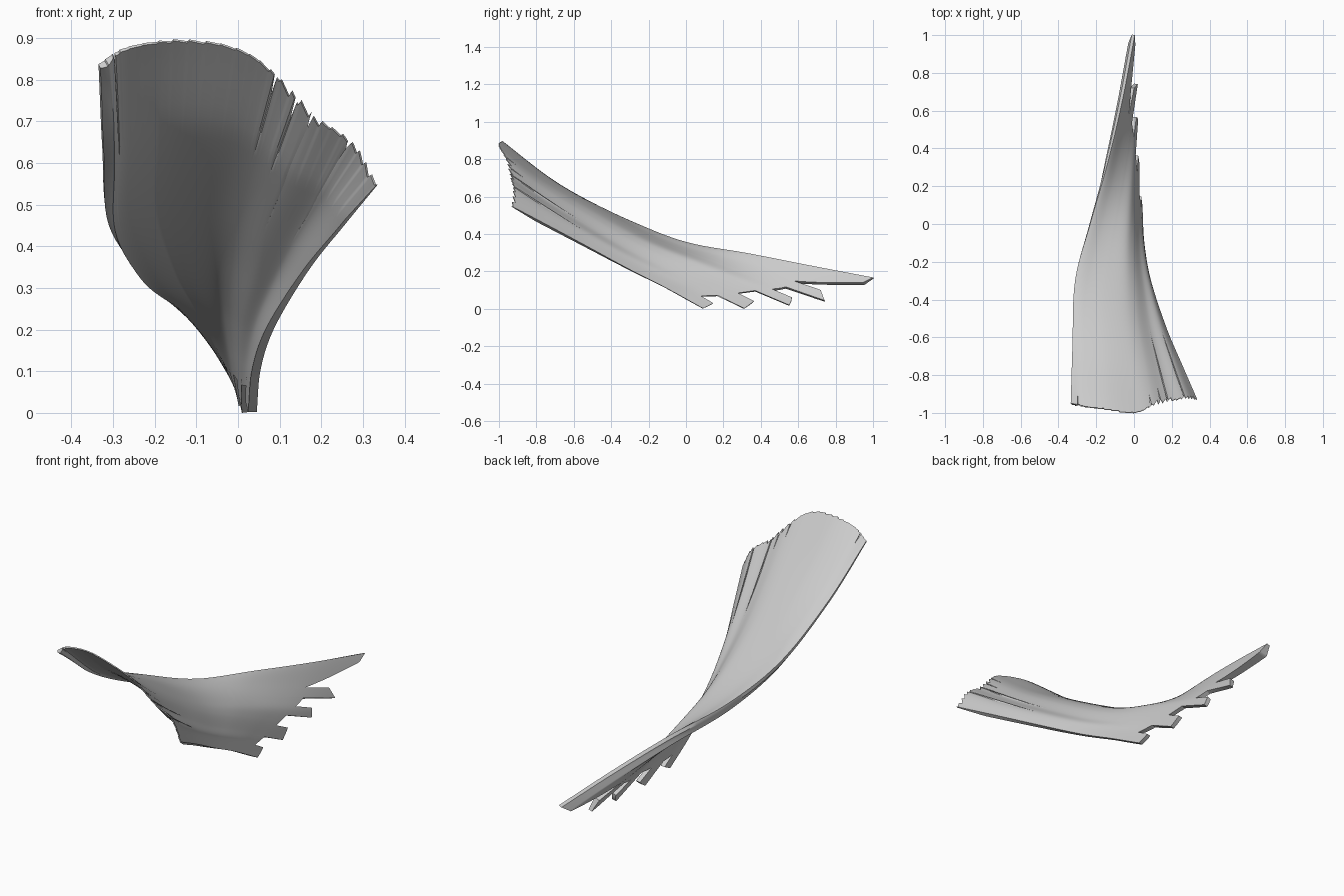
import bpy, random
from mathutils import Vector

if "Cube" in bpy.data.objects:
    bpy.data.objects.remove(bpy.data.objects["Cube"])
random.seed(4)

# Border curves of the twisted wing: leading edge, trailing edge, front fan edge, line of rear tips
LEAD = [(-.335, -.95, .85), (-.326, -.65, .65), (-.312, -.3, .485), (-.232, 0, .37),
        (-.137, .33, .31), (-.06, .66, .245), (.004, 1, .18)]
TRAIL = [(.335, -.93, .56), (.257, -.75, .465), (.172, -.55, .358), (.09, -.3, .222),
         (.055, -.1, .12), (.045, .09, .015)]
FAN = [(-.335, -.95, .85), (-.27, -.965, .89), (-.14, -.985, .91), (0, -1, .888),
       (.1, -.965, .82), (.19, -.94, .725), (.28, -.925, .66), (.335, -.93, .56)]
TIPS = [(.004, 1, .18), (.02, .75, .06), (.022, .55, .033), (.03, .31, .015), (.045, .09, .015)]


def curve(pts, t):
    """Smooth interpolation through evenly spaced key points."""
    p = [Vector(q) for q in pts]
    n = len(p) - 1
    i = min(int(t * n), n - 1)
    f = t * n - i
    b, c = p[i], p[i + 1]
    a = p[i - 1] if i else 2 * b - c
    d = p[i + 2] if i + 2 <= n else 2 * c - b
    return .5 * (2 * b + (c - a) * f + (2 * a - 5 * b + 4 * c - d) * f * f
                 + (3 * b - a - 3 * c + d) * f ** 3)


def surface(u, v):
    """Patch spanning the four border curves (u runs along the feathers)."""
    corners = [Vector(q) for q in (LEAD[0], TRAIL[0], LEAD[-1], TRAIL[-1])]
    flat = ((1 - u) * ((1 - v) * corners[0] + v * corners[1])
            + u * ((1 - v) * corners[2] + v * corners[3]))
    return ((1 - v) * curve(LEAD, u) + v * curve(TRAIL, u)
            + (1 - u) * curve(FAN, v) + u * curve(TIPS, v) - flat)


# Feather ends: small steps and slits at the front, five fingers at the rear
STEPS = 26
jag = [random.uniform(.2, 1) for _ in range(STEPS + 1)]
SLITS = {.09: .03, .56: .05, .64: .07, .7: .25, .84: .32}
FINGERS = [.26, .5, .75, 1.0]
COLS, ROWS = 200, 44


def front_end(v):
    for s, depth in SLITS.items():
        if abs(v - s) < .5 / COLS:
            return depth
    k = v * STEPS
    size = .005 if v < .5 else .02
    return size * jag[int(k)] * (k % 1)


def rear_end(v):
    if v < .185:
        return 1 - max(0, v - .05)
    for tip in FINGERS:
        width = .075 if tip < .3 else .125
        if tip - width <= v <= tip + 1e-6:
            return 1 - .05 * (tip - v) / width
    return .885


def along(s, v):
    if s < .35:
        a = front_end(v)
        return a + (.35 - a) * s / .35
    if s > .8:
        return .8 + (rear_end(v) - .8) * (s - .8) / .2
    return s


# Feathered wing sheet
verts = [surface(along(j / ROWS, i / COLS), i / COLS)
         for i in range(COLS + 1) for j in range(ROWS + 1)]
W = ROWS + 1
faces = [(i * W + j, (i + 1) * W + j, (i + 1) * W + j + 1, i * W + j + 1)
         for i in range(COLS) for j in range(ROWS)]
mesh = bpy.data.meshes.new("feathered_wing")
mesh.from_pydata(verts, [], faces)
wing = bpy.data.objects.new("feathered_wing", mesh)
bpy.context.collection.objects.link(wing)

# Thickness: wing profile with a rounded leading edge, thin at the fan rim
group = wing.vertex_groups.new(name="thickness")
for i in range(COLS + 1):
    v = i / COLS
    across = min(.4 + 12 * v, max(.5, 1.1 - 2.5 * v), 1)
    for j in range(W):
        rim = min(1, .25 + j / ROWS * 5 + max(0, .5 - 6 * v))
        group.add([i * W + j], across * rim, 'REPLACE')
solid = wing.modifiers.new("thickness", 'SOLIDIFY')
solid.thickness = .042
solid.offset = -1
solid.vertex_group = "thickness"

bpy.context.view_layer.objects.active = wing
wing.select_set(True)
bpy.ops.object.modifier_apply(modifier="thickness")

# Stand on the ground, centred
co = [v.co for v in mesh.vertices]
mid = [(min(c[k] for c in co) + max(c[k] for c in co)) / 2 for k in (0, 1)]
shift = Vector((mid[0], mid[1], min(c.z for c in co)))
for v in mesh.vertices:
    v.co -= shift
bpy.ops.object.shade_smooth_by_angle(angle=.7)
